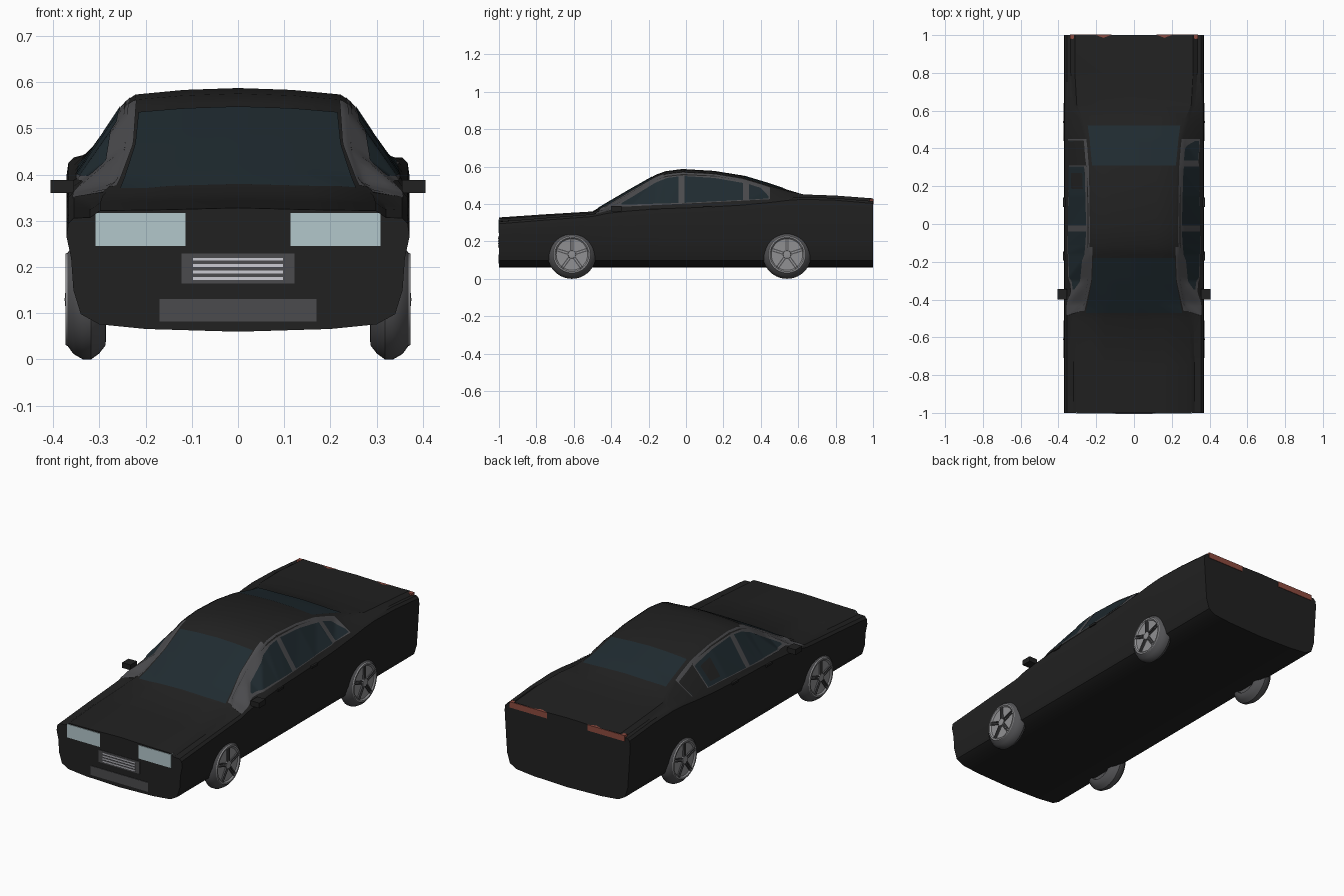
import bpy, bmesh
from math import pi, cos, sin
from mathutils import Vector, Matrix
from mathutils.bvhtree import BVHTree

if "Cube" in bpy.data.objects:
    bpy.data.objects.remove(bpy.data.objects["Cube"])


def mat(name, r, g, b):
    m = bpy.data.materials.new(name)
    m.diffuse_color = (r, g, b, 1)
    m.use_nodes = True
    m.node_tree.nodes["Principled BSDF"].inputs["Base Color"].default_value = m.diffuse_color
    return m


BLACK = mat("black_paint", .015, .015, .015)
GLASS = mat("dark_glass", .014, .024, .03)
TRIM = mat("trim_grey", .07, .07, .075)
TYRE = mat("tyre_grey", .085, .085, .09)
RIM = mat("rim_grey", .28, .28, .29)
LAMP = mat("lamp_clear", .45, .57, .6)
RED = mat("lamp_red", .27, .07, .05)
BAR = mat("bar_silver", .6, .6, .65)


def finish(bm, name, material, mirror=False, smooth=True, recalc=True):
    if recalc:
        bmesh.ops.recalc_face_normals(bm, faces=bm.faces)
    me = bpy.data.meshes.new(name)
    bm.to_mesh(me)
    bm.free()
    ob = bpy.data.objects.new(name, me)
    bpy.context.collection.objects.link(ob)
    me.materials.append(material)
    if mirror:
        ob.modifiers.new("mirror", 'MIRROR')
    if smooth:
        bpy.ops.object.select_all(action='DESELECT')
        ob.select_set(True)
        bpy.context.view_layer.objects.active = ob
        bpy.ops.object.shade_smooth_by_angle(angle=0.6)
    return ob


def add_box(bm, x0, x1, y0, y1, z0, z1):
    m = Matrix.Translation(((x0 + x1) / 2, (y0 + y1) / 2, (z0 + z1) / 2))
    bmesh.ops.create_cube(bm, size=1, matrix=m @ Matrix.Diagonal((x1 - x0, y1 - y0, z1 - z0, 1)))


def box(name, material, *dims, mirror=False):
    bm = bmesh.new()
    add_box(bm, *dims)
    return finish(bm, name, material, mirror, smooth=False)


# body shell: lofted stations (y, centre height, edge height, edge half width, belt height)
STATIONS = [
    (-1, .328, .32, .31, .306), (-.75, .345, .337, .31, .326), (-.5, .36, .352, .305, .345),
    (-.42, .408, .39, .265, .362), (-.3, .478, .462, .243, .375), (-.16, .557, .542, .237, .385),
    (-.11, .575, .56, .235, .388), (-.02, .587, .571, .234, .39), (.15, .577, .563, .235, .397),
    (.3, .553, .539, .238, .406), (.45, .508, .494, .25, .42), (.55, .474, .466, .28, .432),
    (.63, .45, .449, .315, .437), (.8, .444, .443, .325, .432), (1, .43, .428, .325, .415)]


def section(top, edge, w, belt):
    half = [(.2, .066), (.3, .076), (.34, .098), (.356, .15), (.361, .22), (.371, belt - .04),
            (.367, belt - .012), (.355, belt), (w + .01, edge - .013), (w - .012, edge + .002),
            (w * .5, top - .004)]
    return ([(0, .06)] + half + [(0, top)] + [(-x, z) for x, z in reversed(half)])


bm = bmesh.new()
rings = [[bm.verts.new((x, s[0], z)) for x, z in section(*s[1:])] for s in STATIONS]
n = len(rings[0])
for a, b in zip(rings, rings[1:]):
    for i in range(n):
        bm.faces.new((a[i], a[(i + 1) % n], b[(i + 1) % n], b[i]))
bm.faces.new(rings[0])
bm.faces.new(rings[-1])
bmesh.ops.recalc_face_normals(bm, faces=bm.faces)
SKIN = BVHTree.FromBMesh(bm)
finish(bm, "body_shell", BLACK)


def interp(pts, y):
    for (a, va), (b, vb) in zip(pts, pts[1:]):
        if y <= b:
            return va + (vb - va) * (y - a) / (b - a)
    return pts[-1][1]


def panel(name, material, low, high, side, lift, cols=40, rows=8):
    """Sheet between two curves over y, laid on the body from the side or from above."""
    bm = bmesh.new()
    aim = Vector((-1, 0, 0)) if side else Vector((0, 0, -1))
    y0, y1 = low[0][0], low[-1][0]
    grid = []
    for i in range(cols + 1):
        y = y0 + (y1 - y0) * i / cols
        a, b = interp(low, y), interp(high, y)
        row = []
        for j in range(rows + 1):
            v = a + (b - a) * j / rows
            p = Vector((1, y, v)) if side else Vector((v, y, 1))
            hit, nor, _, _ = SKIN.ray_cast(p, aim)
            if hit is None or (side and hit.x < .2):
                hit, nor, _, _ = SKIN.find_nearest(Vector((.25, y, v)))
            row.append(bm.verts.new(hit + nor * lift))
        grid.append(row)
    for a, b in zip(grid, grid[1:]):
        for j in range(rows):
            q = (a[j], b[j], b[j + 1], a[j + 1])
            bm.faces.new(q if side else q[::-1])
    bm.normal_update()
    if sum((f.normal.dot(aim) for f in bm.faces)) > 0:
        bmesh.ops.reverse_faces(bm, faces=bm.faces)
    finish(bm, name, material, mirror=side, recalc=False)


# side window surround and the three panes on each side
panel("window_surround", TRIM,
      [(-.48, .347), (-.41, .365), (-.36, .383), (.45, .424)],
      [(-.48, .352), (-.3, .455), (-.16, .537), (-.1, .557), (-.02, .566), (.15, .557), (.3, .533),
       (.4, .503), (.45, .487)], True, .002, cols=60)
panel("front_side_glass", GLASS, [(-.345, .393), (-.04, .403)],
      [(-.345, .4), (-.16, .513), (-.1, .537), (-.04, .545)], True, .004)
panel("rear_side_glass", GLASS, [(-.008, .404), (.305, .419)],
      [(-.008, .547), (.15, .537), (.305, .51)], True, .004)
panel("quarter_glass", GLASS, [(.337, .42), (.44, .427)],
      [(.337, .503), (.4, .483), (.44, .44)], True, .004, cols=12)

# windscreen and rear window
for name, pts in (("windscreen", [(-.47, .255), (-.3, .222), (-.18, .215)]),
                  ("rear_window", [(.31, .222), (.45, .235), (.52, .245)])):
    panel(name, GLASS, [(y, -w) for y, w in pts], pts, False, .002, cols=16, rows=16)
panel("left_windscreen_pillar", TRIM, [(-.46, .262), (-.3, .226), (-.12, .219)],
      [(-.46, .3), (-.43, .262), (-.3, .243), (-.12, .236)], False, .003, cols=20, rows=3)
panel("right_windscreen_pillar", TRIM, [(-.46, -.3), (-.43, -.262), (-.3, -.243), (-.12, -.236)],
      [(-.46, -.262), (-.3, -.226), (-.12, -.219)], False, .003, cols=20, rows=3)

# mirrors, handles
box("door_mirror", BLACK, .355, .405, -.4, -.345, .36, .388, mirror=True)
for name, y in (("front_handle", -.17), ("rear_handle", .115)):
    box(name, BLACK, .36, .375, y - .024, y + .024, .362 + .05 * (y + .17), .373 + .05 * (y + .17), mirror=True)

# lamps and front grille
box("headlamp", LAMP, .114, .308, -1.003, -.98, .245, .317, mirror=True)
box("tail_lamp", RED, .12, .34, .98, 1.003, .396, .427, mirror=True)
box("grille_panel", TRIM, -.122, .122, -1.003, -.98, .164, .229)
box("lower_intake", TRIM, -.17, .17, -1.003, -.98, .082, .131)
bm = bmesh.new()
for z in (.175, .189, .203, .217):
    add_box(bm, -.097, .097, -1.006, -.99, z - .003, z + .003)
finish(bm, "grille_bars", BAR, smooth=False)


# wheels
def lathe(name, material, profile, cy, cz):
    bm = bmesh.new()
    vs = [bm.verts.new((x, cy, cz + r)) for x, r in profile]
    es = [bm.edges.new(e) for e in zip(vs, vs[1:])]
    bmesh.ops.spin(bm, geom=vs + es, cent=(0, cy, cz), axis=(1, 0, 0), angle=2 * pi,
                   steps=40, use_duplicate=False)
    bmesh.ops.remove_doubles(bm, verts=bm.verts, dist=1e-5)
    return finish(bm, name, material, mirror=True)


for tag, cy in (("front", -.61), ("rear", .54)):
    cz = .13
    lathe(tag + "_tyre", TYRE, [(.3, .08), (.285, .085), (.287, .1), (.3, .117), (.318, .13),
                                (.335, .13), (.356, .118), (.369, .1), (.366, .09), (.35, .085)], cy, cz)
    lathe(tag + "_rim", RIM, [(.366, .102), (.373, .099), (.373, .091), (.366, .084), (.364, 0)], cy, cz)
    lathe(tag + "_inner_rim", TYRE, [(.29, .09), (.3, .07), (.295, 0)], cy, cz)
    lathe(tag + "_hub", RIM, [(.36, .022), (.373, .02), (.375, 0)], cy, cz)
    bm = bmesh.new()
    for k in range(5):
        for off in (-.006, .006):
            m = (Matrix.Translation((0, cy, cz)) @ Matrix.Rotation(2 * pi * k / 5, 4, 'X')
                 @ Matrix.Translation((.367, off, .052)) @ Matrix.Diagonal((.011, .006, .08, 1)))
            bmesh.ops.create_cube(bm, size=1, matrix=m)
    finish(bm, tag + "_spokes", TYRE, mirror=True, smooth=False)
